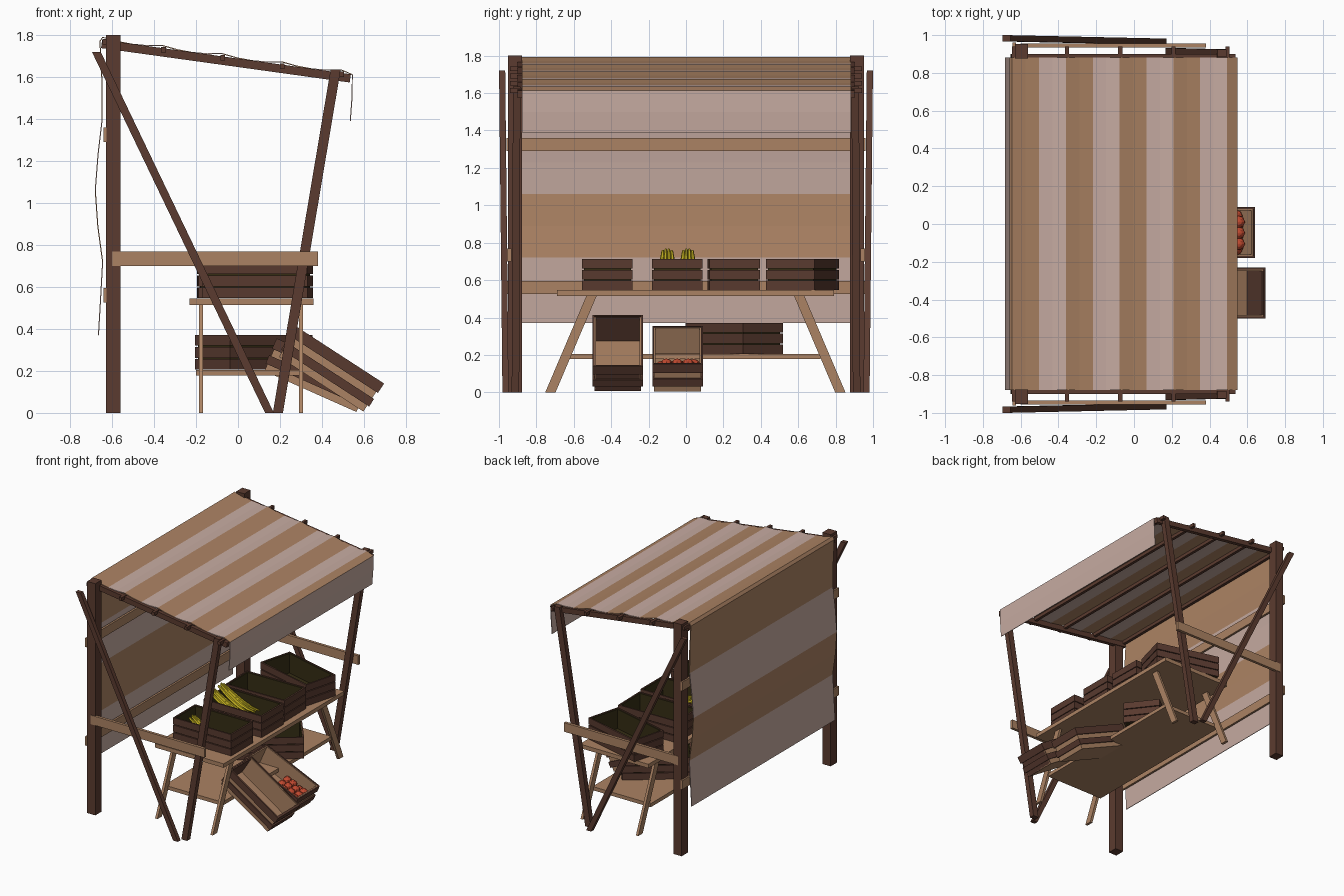
import bpy, bmesh, math, random
from mathutils import Matrix, Vector

if "Cube" in bpy.data.objects:
    bpy.data.objects.remove(bpy.data.objects["Cube"])

random.seed(4)


def mat(name, rgb):
    m = bpy.data.materials.new(name)
    m.diffuse_color = (*rgb, 1)
    m.use_nodes = True
    m.node_tree.nodes["Principled BSDF"].inputs["Base Color"].default_value = m.diffuse_color
    return m


DARK = mat("dark_timber", (0.105, 0.044, 0.029))
CRATE = mat("crate_wood", (0.098, 0.042, 0.028))
LIGHT = mat("light_timber", (0.41, 0.225, 0.125))
TAN = mat("cloth_tan", (0.41, 0.225, 0.125))
PALE = mat("cloth_pale", (0.57, 0.41, 0.36))
FILL = mat("crate_inside", (0.035, 0.026, 0.007))
RED = mat("fruit_red", (0.52, 0.065, 0.028))
YELLOW = mat("banana_yellow", (0.58, 0.46, 0.015))


def finish(bm, name, mats):
    bmesh.ops.recalc_face_normals(bm, faces=bm.faces)
    me = bpy.data.meshes.new(name)
    bm.to_mesh(me)
    bm.free()
    for m in mats:
        me.materials.append(m)
    ob = bpy.data.objects.new(name, me)
    bpy.context.collection.objects.link(ob)
    return ob


def box(bm, lo, hi, mi=0, M=Matrix()):
    """Axis box between two corners, moved by M."""
    lo, hi = Vector(lo), Vector(hi)
    T = M @ Matrix.Translation((lo + hi) / 2) @ Matrix.Diagonal((*(hi - lo), 1))
    vs = bmesh.ops.create_cube(bm, size=1, matrix=T)["verts"]
    for f in {f for v in vs for f in v.link_faces}:
        f.material_index = mi


def beam(bm, p0, p1, side, w, h, level=False):
    """Square bar from p0 to p1; level cuts its ends flat to the ground."""
    p0, p1, side = Vector(p0), Vector(p1), Vector(side)
    d = (p1 - p0).normalized()
    other = side.cross(Vector((0, 0, 1)) if level else d).normalized()
    rings = []
    for p in (p0, p1):
        rings.append([bm.verts.new(p + side * a * w / 2 + other * b * h / 2)
                      for a, b in ((-1, -1), (1, -1), (1, 1), (-1, 1))])
    bm.faces.new(rings[0])
    bm.faces.new(rings[1][::-1])
    for i in range(4):
        j = (i + 1) % 4
        bm.faces.new((rings[0][i], rings[0][j], rings[1][j], rings[1][i]))


X, Y = (1, 0, 0), (0, 1, 0)

# Frame on both sides
for s, tag in ((-1, "near"), (1, "far")):
    bm = bmesh.new()
    box(bm, (-0.63, s * 0.915 - 0.038, 0), (-0.56, s * 0.915 + 0.038, 1.8))
    finish(bm, tag + "_back_post", [DARK])
    bm = bmesh.new()
    beam(bm, (0.19, s * 0.912, 0), (0.465, s * 0.905, 1.635), Y, 0.04, 0.048, True)
    finish(bm, tag + "_front_leg", [DARK])
    bm = bmesh.new()
    beam(bm, (0.15, s * 0.965, 0), (-0.675, s * 0.983, 1.72), Y, 0.033, 0.042, True)
    finish(bm, tag + "_brace", [DARK])
    bm = bmesh.new()
    beam(bm, (-0.65, s * 0.886, 1.758), (0.535, s * 0.886, 1.594), Y, 0.03, 0.04)
    finish(bm, tag + "_roof_rail", [DARK])
    bm = bmesh.new()
    box(bm, (-0.6, s * 0.945 - 0.011, 0.70), (0.38, s * 0.945 + 0.011, 0.77))
    finish(bm, tag + "_side_rail", [LIGHT])

# Bars under the awning and planks at the back
bm = bmesh.new()
roof = lambda x: 1.785 - (x + 0.64) * 0.137
for x in (-0.635, -0.355, -0.073, 0.21, 0.495):
    z = roof(x) - 0.016
    beam(bm, (x, -0.94, z), (x, 0.94, z), Y and (1, 0, 0), 0.022, 0.026)
finish(bm, "roof_bars", [DARK])
bm = bmesh.new()
for z in (0.525, 1.29):
    box(bm, (-0.642, -0.96, z), (-0.626, 0.96, z + 0.07))
finish(bm, "back_planks", [LIGHT])

# Striped cloth: one ribbon from back hem over the roof to front flap
profile = [(-0.665, 0.37), (-0.655, 0.54), (-0.645, 0.72), (-0.668, 0.89), (-0.68, 1.06),
           (-0.667, 1.23), (-0.647, 1.4), (-0.648, 1.58), (-0.658, 1.77)]
stripe = [1, 1, 0, 0, 1, 1, 0, 0, 0]
N = 16
for i in range(N + 1):
    x = -0.645 + i * (0.492 + 0.645) / N
    sag = 0.014 * (1 - (((i % 4) - 2) / 2) ** 2)
    profile.append((x, roof(x) + 0.004 - sag))
    stripe.append((i // 2) % 2)
profile += [(0.545, 1.612), (0.543, 1.5), (0.535, 1.39)]
stripe[-1] = 0
stripe += [1, 1]
bm = bmesh.new()
rows = [[bm.verts.new((x, y, z)) for y in (-0.878, 0.882)] for x, z in profile]
for a, b, mi in zip(rows, rows[1:], stripe):
    bm.faces.new((a[0], a[1], b[1], b[0])).material_index = mi
cloth = finish(bm, "striped_awning", [TAN, PALE])
mod = cloth.modifiers.new("thickness", "SOLIDIFY")
mod.thickness = 0.005
mod.offset = 0

# Table: top, lower shelf and splayed legs
bm = bmesh.new()
box(bm, (-0.23, -0.69, 0.515), (0.36, 0.79, 0.546))
finish(bm, "table_top", [LIGHT])
bm = bmesh.new()
box(bm, (-0.2, -0.62, 0.177), (0.3, 0.72, 0.205))
finish(bm, "lower_shelf", [LIGHT])
bm = bmesh.new()
for x in (-0.176, 0.3):
    for s in (-1, 1):
        beam(bm, (x, 0.05 + s * 0.775, 0), (x, 0.05 + s * 0.555, 0.516), X, 0.02, 0.055, True)
finish(bm, "table_legs", [LIGHT])

# Open slatted crates
L, W, H = 0.25, 0.135, 0.166
CLOSE = ((0, 0.05), (0.056, 0.108), (0.114, H))
OPEN = ((0.035, 0.078), (0.112, H))


def crate(name, loc, rz=0, ry=0, slats=CLOSE, inside=FILL, end=FILL):
    M = Matrix.Translation(loc) @ Matrix.Rotation(ry, 4, 'Y') @ Matrix.Rotation(rz, 4, 'Z')
    bm = bmesh.new()
    t, u = 0.01, 0.018
    box(bm, (-L + t, -W + t, 0), (L - t, W - t, 0.012), 1, M)
    for s in (-1, 1):
        a, b = sorted((s * (W - t), s * (W - u)))
        box(bm, (-L + t, a, 0), (L - t, b, H - 0.004), 1, M)
        a, b = sorted((s * (L - t), s * (L - u)))
        box(bm, (a, -W + t, 0), (b, W - t, H - 0.004), 2, M)
        for z0, z1 in slats:
            a, b = sorted((s * W, s * (W - t)))
            box(bm, (-L, a, z0), (L, b, z1), 0, M)
            a, b = sorted((s * L, s * (L - t)))
            box(bm, (a, -W + t, z0), (b, W - t, z1), 0, M)
    finish(bm, name, [CRATE, inside, end])
    return M


R = math.radians
crate("table_crate_1", (0.08, -0.42, 0.547))
crate("table_crate_2", (0.08, -0.047, 0.547))
crate("table_crate_3", (0.06, 0.255, 0.547), R(1))
crate("table_crate_4", (0.08, 0.622, 0.547), R(-15))
crate("shelf_crate", (0.075, 0.257, 0.206), R(38))
crate("leaning_crate_empty", (0.396, -0.365, 0.137), 0, R(33), OPEN, LIGHT, CRATE)
MB = crate("leaning_crate_fruit", (0.345, -0.045, 0.102), 0, R(24), OPEN, LIGHT, LIGHT)

# Red fruit heaped at the low end of the leaning crate
bm = bmesh.new()
for i in range(4):
    for j in range(4):
        p = Vector((0.195 - i * 0.056, -0.087 + j * 0.058, 0.045 + random.uniform(0, 0.015)))
        bmesh.ops.create_uvsphere(bm, u_segments=8, v_segments=6, radius=0.033,
                                  matrix=Matrix.Translation(MB @ p))
for i in range(3):
    for j in range(3 - i % 2):
        p = Vector((0.19 - i * 0.05, -0.06 + j * 0.058 + (i % 2) * 0.028, 0.09))
        bmesh.ops.create_uvsphere(bm, u_segments=8, v_segments=6, radius=0.033,
                                  matrix=Matrix.Translation(MB @ p))
finish(bm, "red_fruit", [RED])


def banana(bm, y0, y1, x, z):
    """Curved tapered six-sided tube, high at the back and lying toward the front."""
    rings = []
    for k in range(6):
        t = k / 5
        c = Vector((x + 0.3 * t, y0 + (y1 - y0) * t, z - 0.135 * math.sin(t * math.pi / 2)))
        r = 0.005 + 0.009 * math.sin(math.pi * min(1, t * 0.9 + 0.08))
        rings.append([bm.verts.new(c + Vector((0.4 * r * math.sin(a), r * math.cos(a), r * math.sin(a))))
                      for a in (i * math.tau / 6 for i in range(6))])
    for a, b in zip(rings, rings[1:]):
        for i in range(6):
            bm.faces.new((a[i], a[i - 1], b[i - 1], b[i]))
    bm.faces.new(rings[0])
    bm.faces.new(rings[-1])


# Banana bunches
for n, (x, y, z) in enumerate(((-0.16, -0.1, 0.765), (-0.16, 0.01, 0.765), (-0.1, -0.43, 0.70))):
    bm = bmesh.new()
    for i in range(4):
        o = i - 1.5
        banana(bm, y + o * 0.016, y + o * 0.027, x + 0.01 * (i % 2), z - 0.006 * abs(o))
    finish(bm, f"banana_bunch_{n + 1}", [YELLOW])
